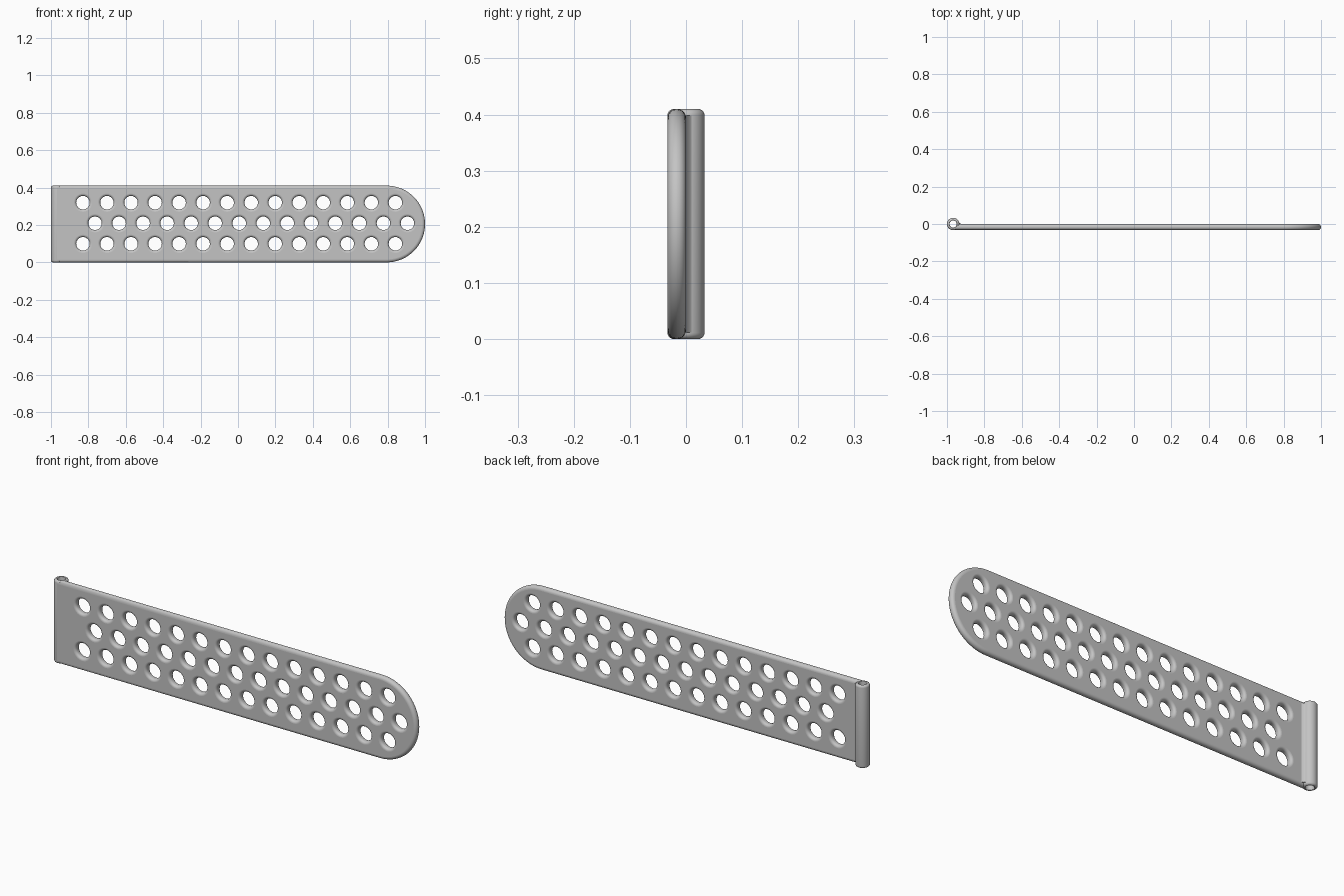
import bpy, bmesh, math

if "Cube" in bpy.data.objects:
    bpy.data.objects.remove(bpy.data.objects["Cube"])

H = 0.41            # strap height
T = 0.033           # strap thickness
R = H / 2           # rounded end radius
LEFT, CX = -0.985, 1.0 - R
BARREL_X, BARREL_R, BORE_R = -0.967, 0.033, 0.019

grey = bpy.data.materials.new("steel grey")
grey.diffuse_color = (0.55, 0.55, 0.55, 1)
grey.use_nodes = True
grey.node_tree.nodes["Principled BSDF"].inputs["Base Color"].default_value = grey.diffuse_color


def finish(name, bm):
    bmesh.ops.recalc_face_normals(bm, faces=bm.faces)
    me = bpy.data.meshes.new(name)
    bm.to_mesh(me)
    bm.free()
    me.materials.append(grey)
    ob = bpy.data.objects.new(name, me)
    bpy.context.collection.objects.link(ob)
    return ob


def outline(d):
    """Strap outline, inset by d."""
    pts = [(LEFT + d, H - d), (LEFT + d, d)]
    for i in range(49):
        a = -math.pi / 2 + math.pi * i / 48
        pts.append((CX + (R - d) * math.cos(a), R + (R - d) * math.sin(a)))
    return pts


def circle(x, z, r, n=32):
    return [(x + r * math.cos(2 * math.pi * i / n),
             z + r * math.sin(2 * math.pi * i / n)) for i in range(n)]


def fillet(f, n=6):
    """(depth, offset) pairs rounding both edges through the thickness."""
    arc = [(f * (1 - math.cos(i * math.pi / 2 / n)),
            f * (1 - math.sin(i * math.pi / 2 / n))) for i in range(n + 1)]
    return arc + [(T - y, d) for y, d in reversed(arc)]


# Strap with three staggered rows of rounded holes
holes = [(-0.829 + 0.1285 * i + shift, z)
         for z, shift in ((0.099, 0), (R + 0.004, 0.0645), (0.319, 0))
         for i in range(14)]
loops = [(outline, 0.016)]
loops += [(lambda d, x=x, z=z: circle(x, z, 0.036 + d), 0.013) for x, z in holes]

bm = bmesh.new()
caps = ([], [])
for shape, f in loops:
    rings = [[bm.verts.new((x, y - T, z)) for x, z in shape(d)]
             for y, d in fillet(f)]
    for a, b in zip(rings, rings[1:]):
        for i in range(len(a)):
            j = (i + 1) % len(a)
            bm.faces.new((a[i], a[j], b[j], b[i])).smooth = True
    for cap, ring in zip(caps, (rings[0], rings[-1])):
        cap += [bm.edges.get((ring[i], ring[i - 1])) for i in range(len(ring))]
for cap, ny in zip(caps, (-1, 1)):
    bmesh.ops.triangle_fill(bm, edges=cap, use_beauty=True, normal=(0, ny, 0))
strap = finish("perforated_strap", bm)

# Hinge barrel: a tube with rounded rims
prof = []
for r0, s in ((BARREL_R, -1), (BORE_R, 1)):
    f = 0.011 if s < 0 else 0.003
    side = [(r0 + s * f * (1 - math.sin(a)), f * (1 - math.cos(a)))
            for a in (i * math.pi / 10 for i in range(6))]
    ring = side + [(r, H - z) for r, z in reversed(side)]
    prof += ring if s < 0 else ring[::-1]
bm = bmesh.new()
N = 48
cols = [[bm.verts.new((BARREL_X + r * math.cos(2 * math.pi * k / N),
                       r * math.sin(2 * math.pi * k / N), z)) for r, z in prof]
        for k in range(N)]
for k in range(N):
    a, b = cols[k - 1], cols[k]
    for i in range(len(prof)):
        bm.faces.new((a[i - 1], a[i], b[i], b[i - 1])).smooth = True
finish("hinge_barrel", bm)

# Small blend between barrel and strap back
bm = bmesh.new()
sec = [(-0.944, 0.023), (-0.936, 0.010), (-0.930, 0.004), (-0.920, -0.001),
       (-0.938, -0.010)]
lo, hi = [[bm.verts.new((x, y, z)) for x, y in sec] for z in (0.012, H - 0.012)]
bm.faces.new(lo)
bm.faces.new(hi)
for i in range(len(sec)):
    bm.faces.new((lo[i - 1], lo[i], hi[i], hi[i - 1])).smooth = i in (1, 2, 3)
finish("barrel_blend", bm)

# Clear the strap out of the barrel bore
bm = bmesh.new()
bmesh.ops.create_cone(bm, cap_ends=True, segments=48, radius1=0.025,
                      radius2=0.025, depth=1)
bmesh.ops.translate(bm, verts=bm.verts, vec=(BARREL_X, 0, R))
cutter = finish("bore_cutter", bm)
cutter.hide_render = True
cutter.display_type = 'WIRE'
mod = strap.modifiers.new("bore", 'BOOLEAN')
mod.operation = 'DIFFERENCE'
mod.solver = 'EXACT'
mod.object = cutter
